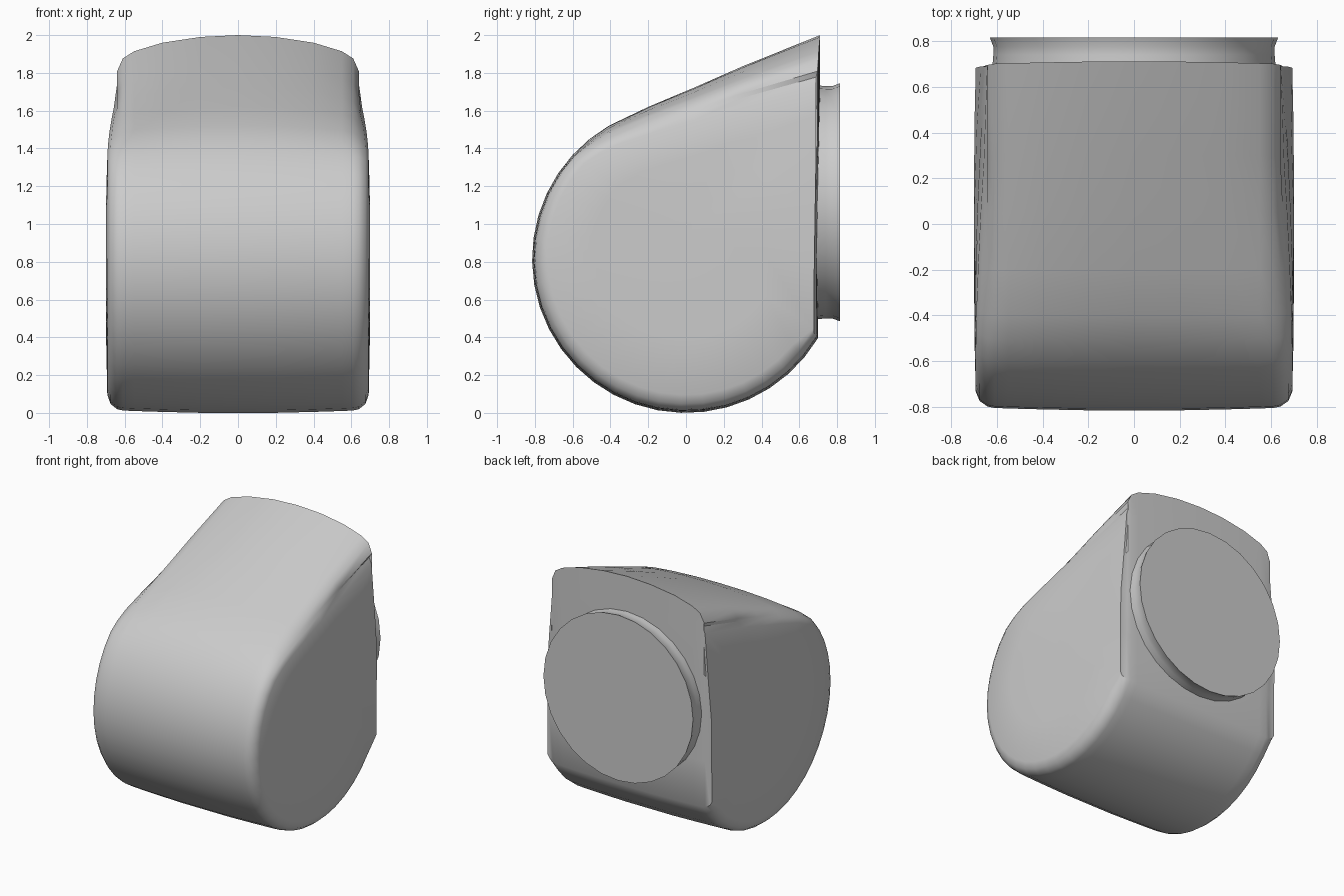
import bpy, bmesh
from math import cos, sin, radians, pi

if "Cube" in bpy.data.objects:
    bpy.data.objects.remove(bpy.data.objects["Cube"])

grey = bpy.data.materials.new("light grey")
grey.use_nodes = True
grey.diffuse_color = (0.6, 0.6, 0.6, 1)
grey.node_tree.nodes["Principled BSDF"].inputs["Base Color"].default_value = (0.6, 0.6, 0.6, 1)


def finish(name, bm, angle):
    bmesh.ops.recalc_face_normals(bm, faces=bm.faces)
    mesh = bpy.data.meshes.new(name)
    bm.to_mesh(mesh)
    bm.free()
    mesh.materials.append(grey)
    ob = bpy.data.objects.new(name, mesh)
    bpy.context.collection.objects.link(ob)
    bpy.ops.object.select_all(action="DESELECT")
    ob.select_set(True)
    bpy.context.view_layer.objects.active = ob
    bpy.ops.object.shade_smooth_by_angle(angle=radians(angle))
    return ob


def bridge(bm, a, b):
    n = len(a)
    for i in range(n):
        j = (i + 1) % n
        bm.faces.new((a[i], a[j], b[j], b[i]))


# Side outline (y, z): round drum, sloping top, flat back
R = 0.815
outline = [(0.71, 2.0), (0.3, 1.835), (0.05, 1.725), (-0.2, 1.62)]
for i in range(25):
    a = radians(120 + (329 - 120) * i / 24)
    outline.append((R * cos(a), R + R * sin(a)))
outline += [(0.70, 0.75), (0.705, 1.1), (0.71, 1.45), (0.71, 1.75)]
CY, CZ = 0.0, 0.95

# Half sections: x, scale of the outline, drop of the crowned top
half = [(0, 1, 0), (0.2, 1, 0.01), (0.4, 0.995, 0.035), (0.55, 0.99, 0.075),
        (0.61, 0.987, 0.11), (0.64, 0.98, 0.17), (0.675, 0.95, 0.17),
        (0.692, 0.90, 0.17), (0.698, 0.6, 0.1)]
sections = [(-x, s, d) for x, s, d in reversed(half[1:])] + half


def ring(bm, x, s, drop):
    verts = []
    for y, z in outline:
        flat_back = y > 0.69
        yy = CY + (y - CY) * (max(s, 0.97) if flat_back and s > 0.85 else s)
        zz = CZ + (z - CZ) * s
        zz -= drop * max(0, (z - 1.35) / 0.65)
        # the sides lean inwards towards the upper back
        lean = max(0, min(1, (zz - 1.1) / 0.7)) * max(0, min(1, (yy + 0.5) / 0.9))
        xx = x * (1 - 0.08 * lean) if abs(x) > 0.65 else x
        verts.append(bm.verts.new((xx, yy, zz)))
    return verts


bm = bmesh.new()
rings = [ring(bm, *sec) for sec in sections]
for a, b in zip(rings, rings[1:]):
    bridge(bm, a, b)
for r, x in ((rings[0], -0.7), (rings[-1], 0.7)):
    hub = bm.verts.new((x, CY, CZ))
    for i in range(len(r)):
        bm.faces.new((r[i], r[(i + 1) % len(r)], hub))
finish("housing", bm, 40)

# Round collar on the back, slightly waisted
bm = bmesh.new()
N = 28
loops = []
for y, r in ((0.68, 0.62), (0.74, 0.615), (0.775, 0.615), (0.815, 0.63)):
    loops.append([bm.verts.new((r * cos(2 * pi * i / N), y, 1.115 + r * sin(2 * pi * i / N)))
                  for i in range(N)])
for a, b in zip(loops, loops[1:]):
    bridge(bm, a, b)
bm.faces.new(loops[0])
bm.faces.new(loops[-1])
finish("back_collar", bm, 35)
